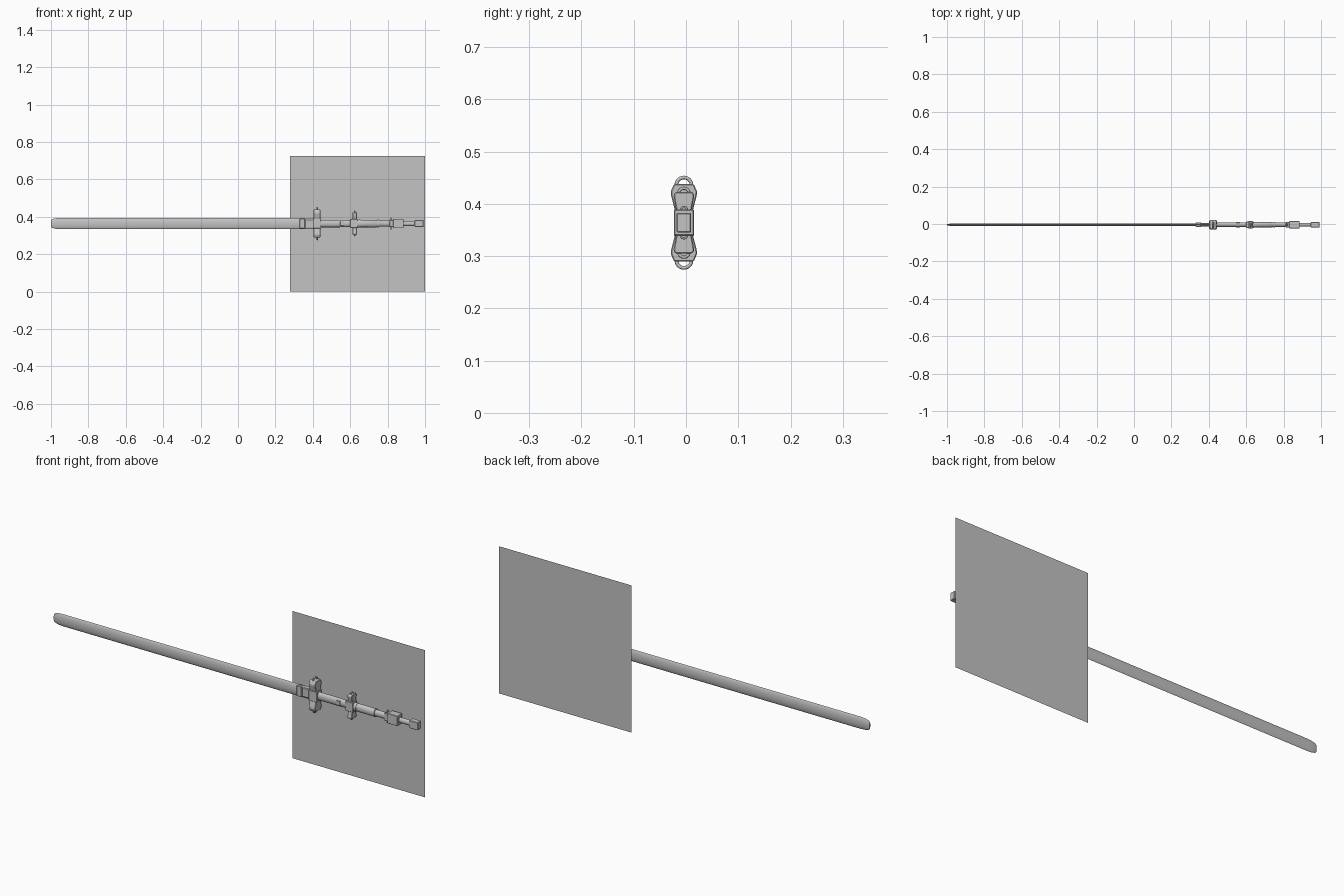
import bpy, bmesh, math
from mathutils import Matrix

if "Cube" in bpy.data.objects:
    bpy.data.objects.remove(bpy.data.objects["Cube"])

CY, CZ = -0.004, 0.364   # centre line of the sword

grey = bpy.data.materials.new("mid grey")
grey.diffuse_color = (0.55, 0.55, 0.55, 1)
grey.use_nodes = True
grey.node_tree.nodes["Principled BSDF"].inputs["Base Color"].default_value = grey.diffuse_color


def finish(name, bm, smooth=None, bevel=0):
    bmesh.ops.recalc_face_normals(bm, faces=bm.faces)
    me = bpy.data.meshes.new(name)
    bm.to_mesh(me)
    bm.free()
    me.materials.append(grey)
    ob = bpy.data.objects.new(name, me)
    bpy.context.collection.objects.link(ob)
    if bevel:
        m = ob.modifiers.new("bevel", 'BEVEL')
        m.width, m.segments = bevel, 1
    if smooth:
        bpy.ops.object.select_all(action='DESELECT')
        ob.select_set(True)
        bpy.context.view_layer.objects.active = ob
        bpy.ops.object.shade_smooth_by_angle(angle=math.radians(smooth))
    return ob


def loft(name, sections, profile, smooth=None, bevel=0):
    """Skin a unit (y, z) profile through sections (x, half_y, half_z)."""
    bm = bmesh.new()
    rings = [[bm.verts.new((x, CY + y * hy, CZ + z * hz)) for y, z in profile]
             for x, hy, hz in sections]
    n = len(profile)
    for a, b in zip(rings, rings[1:]):
        for i in range(n):
            j = (i + 1) % n
            bm.faces.new((a[i], a[j], b[j], b[i]))
    bm.faces.new(rings[0])
    bm.faces.new(rings[-1][::-1])
    return finish(name, bm, smooth, bevel)


SQUARE = [(-1, -1), (1, -1), (1, 1), (-1, 1)]
ROUND = [(math.cos(i * math.pi / 12), math.sin(i * math.pi / 12)) for i in range(24)]
LENS = [(math.cos(t) * abs(math.cos(t)) ** 0.4, math.sin(t))
        for t in [i * math.pi / 8 for i in range(16)]]


def block(name, x0, x1, hy, hz, bevel=0.002):
    return loft(name, [(x0, hy, hz), (x1, hy, hz)], SQUARE, bevel=bevel)


def wing(name, x0, x1, half_profile, sign):
    """Flared guard arm, mirrored across the sword's width."""
    pts = half_profile + [(-y, z) for y, z in reversed(half_profile)]
    loft(name, [(x0, 1, sign), (x1, 1, sign)], pts, bevel=0.002)


def ring(name, x, dz, radius, tube):
    bm = bmesh.new()
    rows = []
    for i in range(24):
        a = i * math.tau / 24
        row = []
        for k in range(8):
            b = k * math.tau / 8
            r = radius + tube * math.cos(b)
            row.append(bm.verts.new((x + tube * math.sin(b),
                                     CY + r * math.cos(a), CZ + dz + r * math.sin(a))))
        rows.append(row)
    for i in range(24):
        for k in range(8):
            p, q = rows[i], rows[(i + 1) % 24]
            bm.faces.new((p[k], p[(k + 1) % 8], q[(k + 1) % 8], q[k]))
    finish(name, bm, 60)


# flat square panel behind the grip
bm = bmesh.new()
bm.faces.new([bm.verts.new((x, 0.029, z)) for x, z in
              ((0.277, 0), (1, 0), (1, 0.725), (0.277, 0.725))])
finish("back_panel", bm)

# long thin blade with a blunt rounded tip
loft("blade", [(-1, 0.003, 0.018), (-0.992, 0.005, 0.024), (-0.975, 0.006, 0.028),
               (-0.95, 0.007, 0.030), (0.41, 0.007, 0.030)], LENS, 50)
block("blade_collar", 0.33, 0.358, 0.012, 0.026)
block("blade_sleeve", 0.358, 0.41, 0.009, 0.022)

# main guard and small guard
block("main_guard_core", 0.400, 0.445, 0.019, 0.026)
block("small_guard_core", 0.600, 0.640, 0.017, 0.024)
big = [(0.015, 0.015), (0.0245, 0.052), (0.025, 0.060), (0.019, 0.074)]
small = [(0.013, 0.015), (0.0195, 0.050), (0.0195, 0.054), (0.016, 0.059)]
for s, side in ((1, "upper"), (-1, "lower")):
    wing(f"{side}_main_guard", 0.405, 0.441, big, s)
    ring(f"{side}_main_ring", 0.423, s * 0.072, 0.0145, 0.0035)
    wing(f"{side}_small_guard", 0.612, 0.636, small, s)
    ring(f"{side}_small_ring", 0.624, s * 0.056, 0.010, 0.003)
    ring(f"{side}_collar_ring", 0.818, s * 0.024, 0.006, 0.002)

# round grip with bands
loft("grip", [(0.44, 0.012, 0.020), (0.54, 0.012, 0.020), (0.62, 0.013, 0.018),
              (0.64, 0.014, 0.020), (0.74, 0.014, 0.020), (0.745, 0.012, 0.016),
              (0.84, 0.012, 0.016)], ROUND, 40)
block("grip_clasp", 0.545, 0.568, 0.014, 0.012)
for i, x in enumerate((0.645, 0.745)):
    loft(f"grip_band_{i + 1}", [(x, 0.016, 0.021), (x + 0.01, 0.016, 0.021)], ROUND, 40)

# stepped end of the handle
block("pommel_collar", 0.81, 0.835, 0.014, 0.019)
block("pommel_block", 0.83, 0.886, 0.019, 0.025)
loft("pommel_neck", [(0.88, 0.010, 0.013), (0.95, 0.010, 0.013)], ROUND, 40)
block("pommel_cap", 0.945, 0.992, 0.014, 0.019)
